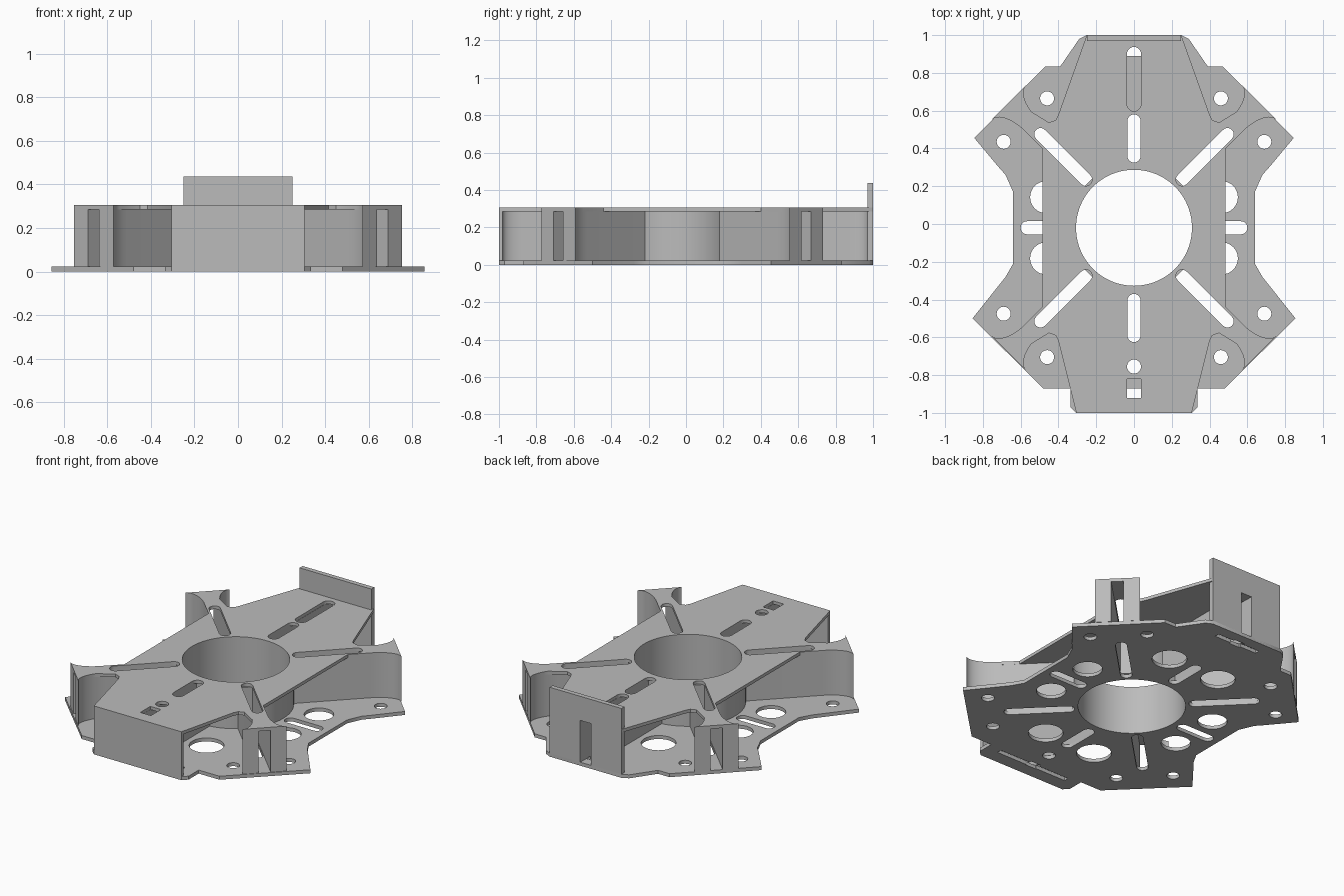
import bpy, bmesh, math
from mathutils import Vector

if "Cube" in bpy.data.objects:
    bpy.data.objects.remove(bpy.data.objects["Cube"])

CY = -0.02                 # centre of the bore along y
BASE, ROOF, TOP = 0.022, 0.285, 0.305
BORE, TUBE = 0.307, 0.33

grey = bpy.data.materials.new("plain grey")
grey.use_nodes = True
grey.diffuse_color = (0.5, 0.5, 0.5, 1)
grey.node_tree.nodes["Principled BSDF"].inputs["Base Color"].default_value = (0.5, 0.5, 0.5, 1)


def prism(name, points, z0, z1):
    """Flat outline raised from z0 to z1."""
    bm = bmesh.new()
    face = bm.faces.new([bm.verts.new((x, y, z0)) for x, y in points])
    top = bmesh.ops.extrude_face_region(bm, geom=[face])["geom"]
    verts = [v for v in top if isinstance(v, bmesh.types.BMVert)]
    bmesh.ops.translate(bm, verts=verts, vec=(0, 0, z1 - z0))
    bmesh.ops.recalc_face_normals(bm, faces=bm.faces)
    mesh = bpy.data.meshes.new(name)
    bm.to_mesh(mesh)
    bm.free()
    mesh.materials.append(grey)
    obj = bpy.data.objects.new(name, mesh)
    bpy.context.collection.objects.link(obj)
    return obj


def cut(obj, outlines, z0=-0.1, z1=0.6):
    """Cut each outline out of the part."""
    for points in outlines:
        cutter = prism("cutter", points, z0, z1)
        cutter.hide_render = True
        mod = obj.modifiers.new("cut", "BOOLEAN")
        mod.operation, mod.solver, mod.object = "DIFFERENCE", "EXACT", cutter
        bpy.context.view_layer.objects.active = obj
        bpy.ops.object.modifier_apply(modifier=mod.name)
        bpy.data.objects.remove(cutter)


def circle(x, y, r, n=32):
    return [(x + r * math.cos(math.tau * i / n), y + r * math.sin(math.tau * i / n)) for i in range(n)]


def slot(x0, y0, x1, y1, w, n=10):
    """Round-ended slot between two end centres."""
    a = math.atan2(y1 - y0, x1 - x0)
    pts = []
    for cx, cy, start in ((x1, y1, a - math.pi / 2), (x0, y0, a + math.pi / 2)):
        pts += [(cx + w / 2 * math.cos(start + math.pi * i / n),
                 cy + w / 2 * math.sin(start + math.pi * i / n)) for i in range(n + 1)]
    return pts


def rect(x0, x1, y0, y1):
    return [(x0, y0), (x1, y0), (x1, y1), (x0, y1)]


def mirrored(half):
    """Close a right-hand outline with its mirror image."""
    return half + [(-x, y) for x, y in reversed(half)]


def along(angle, points):
    """Place (distance, side) points on a ray from the bore centre."""
    c, s = math.cos(angle), math.sin(angle)
    return [(u * c - v * s, CY + u * s + v * c) for u, v in points]


def flare(length, size=1.0, n=10):
    """One side of an arm that widens in a quarter curve to its end."""
    ru, rv = 0.17 * size, 0.082 * size
    return [(length - ru + ru * math.sin(t), 0.046 + rv * (1 - math.cos(t)))
            for t in (math.pi / 2 * i / n for i in range(n + 1))]


DIAGONALS = [math.radians(a) for a in (45, 135, 225, 315)]
REACH = 0.937

# Openings shared by both plates
shared = [circle(0, CY, BORE, 96), slot(0, -0.405, 0, -0.59, 0.07),
          slot(0, 0.36, 0, 0.545, 0.07), circle(0, -0.755, 0.037)]
for a in DIAGONALS:
    ends = along(a, [(0.36, 0), (0.70, 0)])
    shared.append(slot(*ends[0], *ends[1], 0.066))

# Base plate
base = prism("base_plate", mirrored([
    (0.305, -1), (0.335, -0.97), (0.335, -0.87), (0.48, -0.87), (0.855, -0.5),
    (0.68, -0.28), (0.64, -0.21), (0.64, 0.17), (0.68, 0.26), (0.72, 0.305), (0.845, 0.455),
    (0.47, 0.835), (0.39, 0.835), (0.29, 0.98), (0.25, 1)]), 0, BASE)
openings = shared + [rect(-0.25, 0.25, -0.915, -0.885), rect(-0.15, 0.15, 0.9, 0.93),
                     rect(-0.037, 0.037, -0.92, -0.87), rect(-0.037, 0.037, 0.89, 0.94)]
for s in (-1, 1):
    openings.append(slot(s * 0.38, CY, s * 0.565, CY, 0.07))
    for f in (-1, 1):
        openings += [circle(s * 0.46, CY + f * 0.685, 0.037), circle(s * 0.69, CY + f * 0.455, 0.037),
                     circle(s * 0.465, CY + f * 0.162, 0.085), circle(s * 0.18, CY + f * 0.55, 0.1)]
cut(base, openings)

# Top plate, its corners following the flared arms
def corner(angle, flip):
    side = flare(REACH)
    pts = along(angle, [(u, -flip * v) for u, v in side])
    return pts + along(angle, [(u, flip * v) for u, v in reversed(side)])


front_corner = corner(DIAGONALS[3], 1)
back_corner = corner(DIAGONALS[0], 1)
half = [(0.305, -1), (0.4, -0.62), (0.415, -0.59), (0.45, -0.577)] + front_corner[2:-1]
half += [(0.485, -0.44), (0.485, 0.4)] + back_corner[1:-2]
half += [(0.45, 0.537), (0.415, 0.55), (0.4, 0.58), (0.25, 1)]
roof = prism("top_plate", mirrored(half), ROOF, TOP)
cut(roof, shared + [slot(0, 0.635, 0, 0.9, 0.075), rect(-0.037, 0.037, -0.92, -0.82)])

# Central tube
tube = prism("central_tube", circle(0, CY, TUBE, 96), BASE, ROOF)
cut(tube, [circle(0, CY, BORE, 96)])


# Hollow arms running out from the tube between the plates
def arm(name, angle, length, size, channel_end):
    side = [(0.318, 0.046)] + flare(length, size)
    outline = side + [(u, -v) for u, v in reversed(side)]
    obj = prism(name, along(angle, outline), BASE, ROOF)
    channel = [(0.34, -0.036), (channel_end, -0.036), (channel_end, 0.036), (0.34, 0.036)]
    cut(obj, [along(angle, channel)])
    return obj


names = ("back_left_arm", "back_right_arm", "front_right_arm", "front_left_arm")
parts = [base, roof, tube]
parts += [arm(n, a, REACH, 1.0, 1.1) for n, a in zip(names, DIAGONALS)]
parts.append(arm("front_arm", -math.pi / 2, 0.96, 0.6, 1.1))
parts.append(arm("back_arm", math.pi / 2, 0.99, 0.6, 1.1))

# End panels
parts.append(prism("front_panel", rect(-0.305, 0.305, -1, -0.98), 0, TOP))
back = prism("back_panel", rect(-0.25, 0.25, 0.97, 1), 0, 0.437)
cut(back, [rect(-0.037, 0.037, 0.9, 1.1)], BASE, ROOF)
parts.append(back)

# Smooth the curved walls, keep the edges crisp
bpy.ops.object.select_all(action="DESELECT")
for obj in parts:
    obj.select_set(True)
bpy.context.view_layer.objects.active = base
bpy.ops.object.shade_smooth_by_angle(angle=math.radians(30))
